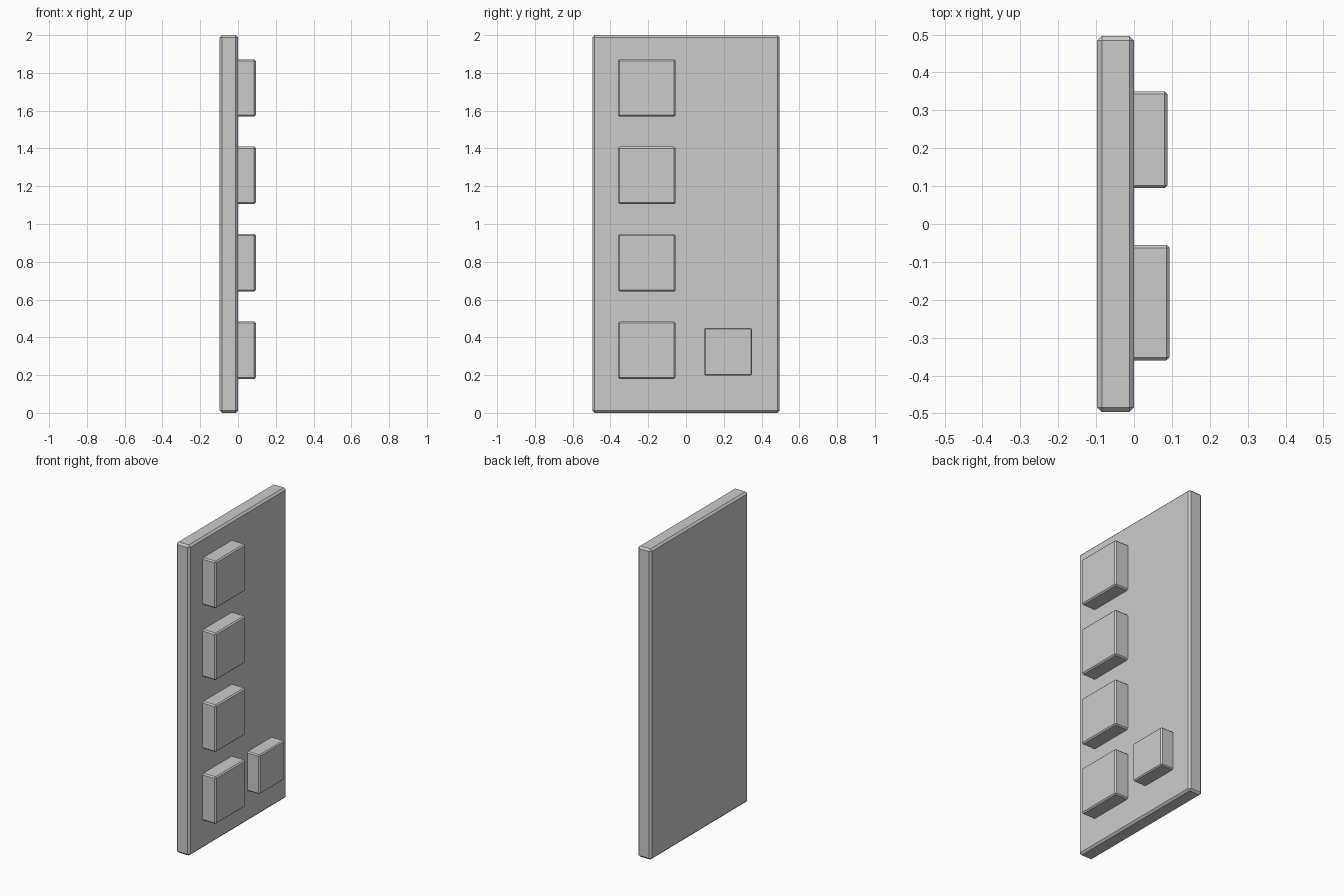
import bpy

if "Cube" in bpy.data.objects:
    bpy.data.objects.remove(bpy.data.objects["Cube"])


def box(name, lo, hi, chamfer):
    """Chamfered box spanning the corners lo and hi."""
    centre = [(a + b) / 2 for a, b in zip(lo, hi)]
    bpy.ops.mesh.primitive_cube_add(size=1, location=centre)
    ob = bpy.context.object
    ob.name = name
    ob.scale = [b - a for a, b in zip(lo, hi)]
    bpy.ops.object.transform_apply(location=False, rotation=False, scale=True)
    mod = ob.modifiers.new("chamfer", 'BEVEL')
    mod.width = chamfer
    mod.segments = 1
    return ob


# Upright back panel
box("panel", (-0.097, -0.496, 0.0), (0.0, 0.496, 2.0), 0.012)

# Column of four large buttons, rooted inside the panel
for i in range(4):
    z = 0.18 + i * 0.463
    box(f"large_button_{i + 1}", (-0.03, -0.36, z), (0.094, -0.055, z + 0.303), 0.008)

# Single small button at the bottom
box("small_button", (-0.03, 0.095, 0.197), (0.088, 0.35, 0.45), 0.007)
